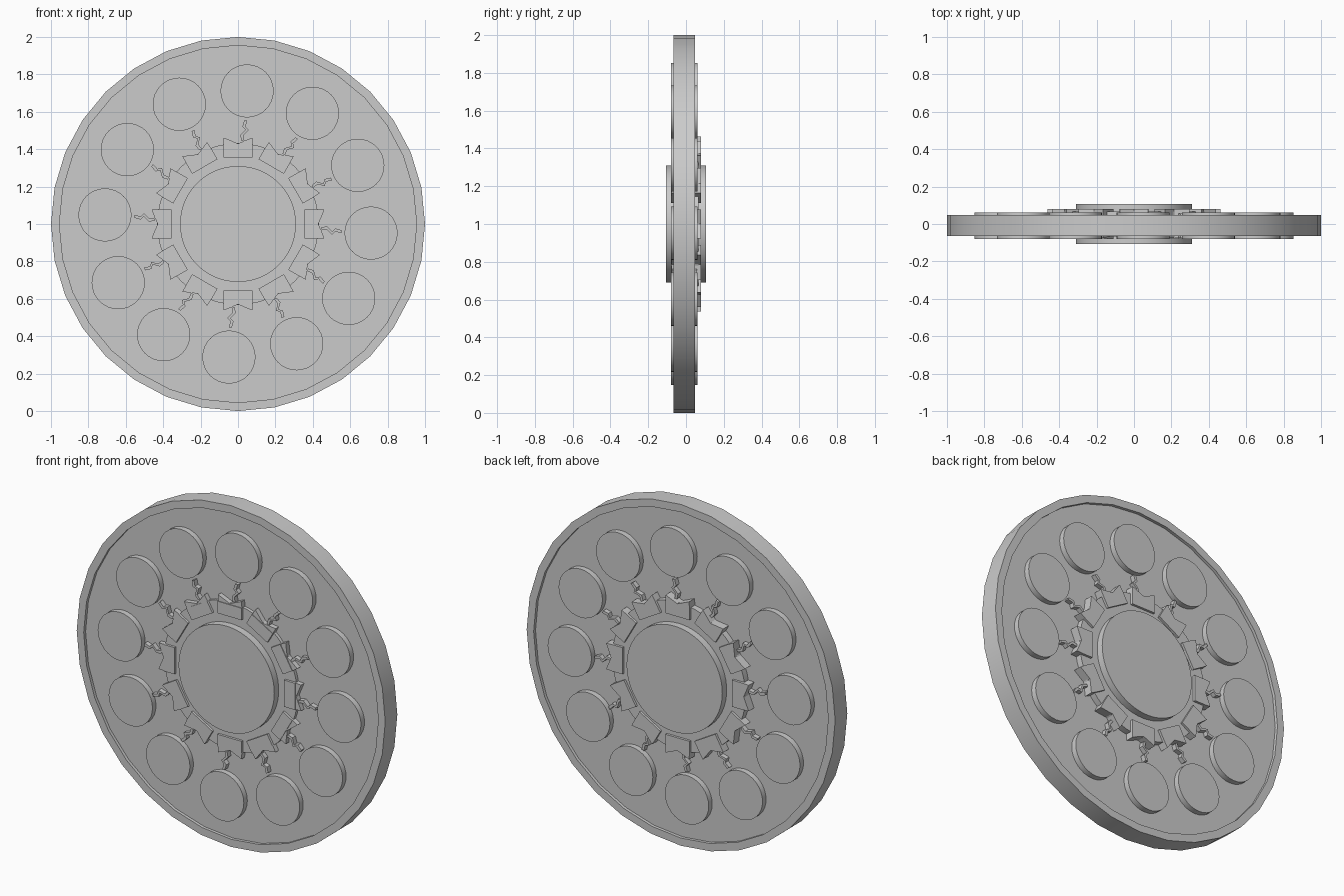
import bpy, bmesh, math

if "Cube" in bpy.data.objects:
    bpy.data.objects.remove(bpy.data.objects["Cube"])

grey = bpy.data.materials.new("plain grey")
grey.diffuse_color = (0.6, 0.6, 0.6, 1)
grey.use_nodes = True
grey.node_tree.nodes["Principled BSDF"].inputs["Base Color"].default_value = grey.diffuse_color


def finish(name, bm):
    bmesh.ops.recalc_face_normals(bm, faces=bm.faces)
    mesh = bpy.data.meshes.new(name)
    bm.to_mesh(mesh)
    bm.free()
    mesh.materials.append(grey)
    ob = bpy.data.objects.new(name, mesh)
    bpy.context.collection.objects.link(ob)
    bpy.ops.object.select_all(action='DESELECT')
    ob.select_set(True)
    bpy.context.view_layer.objects.active = ob
    bpy.ops.object.shade_smooth_by_angle(angle=math.radians(30))
    return ob


def place(t, r, angle):
    """Tangential and radial offsets turned clockwise about the wheel centre."""
    c, s = math.cos(angle), math.sin(angle)
    return t * c + r * s, 1 + r * c - t * s


def turned(name, profile, centre=(0, 1), sides=32):
    """Revolve (radius, y) points about a front-to-back axis, capping both ends."""
    bm = bmesh.new()
    rings = []
    for r, y in profile:
        rings.append([bm.verts.new((centre[0] + r * math.sin(2 * math.pi * i / sides), y,
                                    centre[1] + r * math.cos(2 * math.pi * i / sides)))
                      for i in range(sides)])
    for a, b in zip(rings, rings[1:]):
        for i in range(sides):
            j = (i + 1) % sides
            bm.faces.new((a[i], a[j], b[j], b[i]))
    bm.faces.new(rings[0])
    bm.faces.new(rings[-1])
    return finish(name, bm)


def plate(name, outline, angle, y0, y1):
    """Extrude a (tangential, radial) outline through the wheel."""
    bm = bmesh.new()
    ends = []
    for y in (y0, y1):
        ends.append([])
        for t, r in outline:
            x, z = place(t, r, angle)
            ends[-1].append(bm.verts.new((x, y, z)))
        bm.faces.new(ends[-1])
    n = len(outline)
    for i in range(n):
        j = (i + 1) % n
        bm.faces.new((ends[0][i], ends[0][j], ends[1][j], ends[1][i]))
    return finish(name, bm)


# Wheel with a raised rim on both sides
turned("wheel_disc", [(.955, -.047), (.955, -.065), (1, -.065),
                      (1, .047), (.955, .047), (.955, .029)])

# Central hub and the lower ring behind the teeth
turned("hub", [(.31, -.107), (.31, .107)], sides=64)
turned("tooth_ring", [(.432, -.066), (.432, .066)], sides=48)

tooth = [(-.078, .355), (.078, .355), (.078, .425), (.076, .462),
         (0, .43), (-.076, .462), (-.078, .425)]
tooth_block = [(-.078, .355), (.078, .355), (.078, .425), (-.078, .425)]

# Zigzag link, a ribbon around a bent centre line
line = [(.004, .555), (-.004, .522), (.014, .505), (-.012, .475), (-.004, .445)]
zigzag = [(t - .008, r) for t, r in line] + [(t + .008, r) for t, r in reversed(line)]

# Twelve teeth, links and round pads
for i in range(12):
    a = math.radians(30 * i)
    b = a + math.radians(3.9)
    plate(f"tooth_{i + 1}", tooth, a, -.076, .08)
    plate(f"tooth_block_{i + 1}", tooth_block, a, -.08, .079)
    plate(f"zigzag_link_{i + 1}", zigzag, b, -.075, .057)
    turned(f"round_pad_{i + 1}", [(.142, -.08), (.142, .062)], place(0, .713, b))
